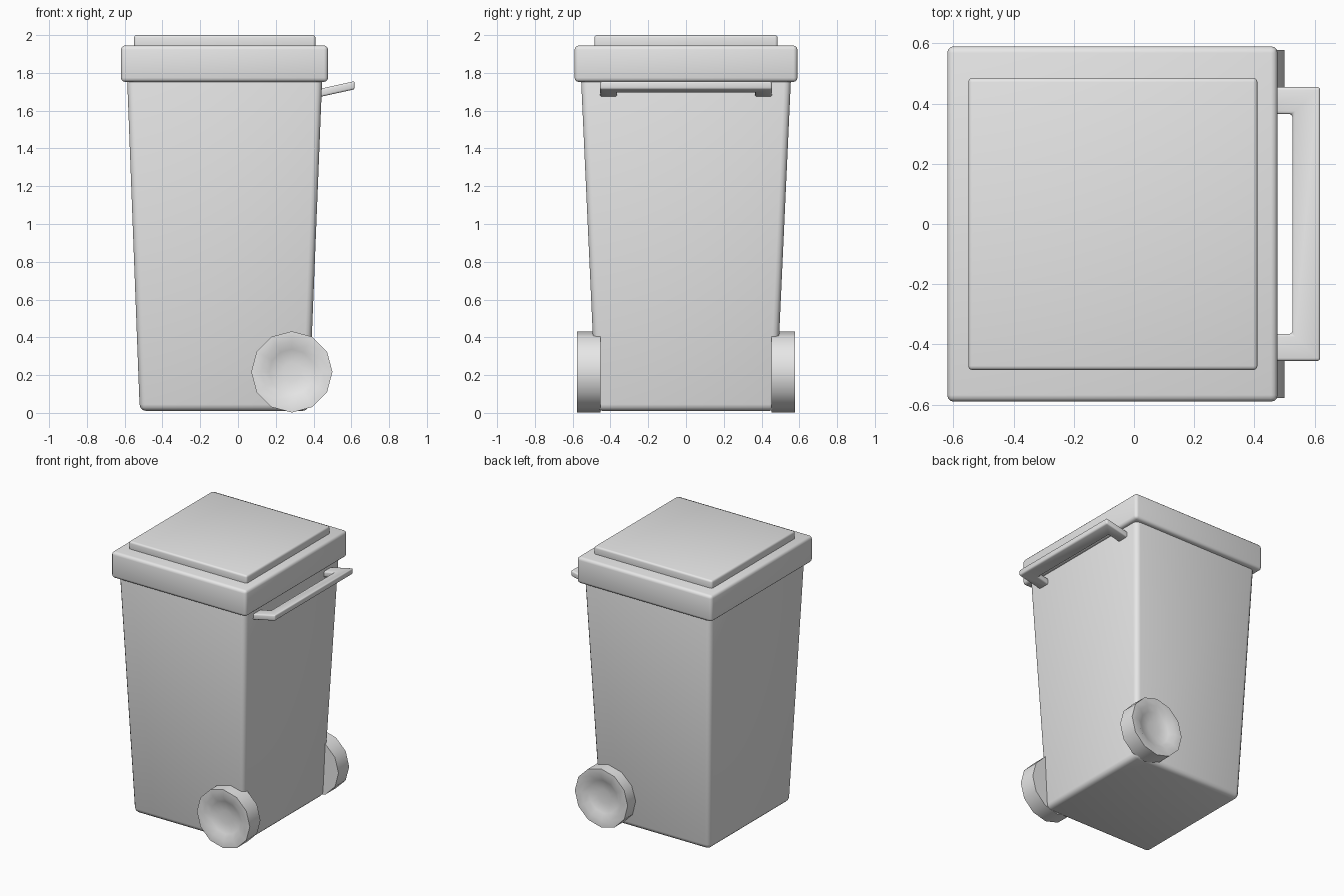
import bpy, bmesh
from math import pi, sin, cos, radians

cube = bpy.data.objects.get("Cube")
if cube:
    bpy.data.objects.remove(cube, do_unlink=True)

grey = bpy.data.materials.new("light_grey_plastic")
grey.use_nodes = True
grey.diffuse_color = (0.8, 0.8, 0.8, 1)
grey.node_tree.nodes["Principled BSDF"].inputs["Base Color"].default_value = (0.8, 0.8, 0.8, 1)


def finish(name, bm, bevel=0, angle=35):
    """Turn a bmesh into a smooth-shaded object with rounded edges."""
    bmesh.ops.recalc_face_normals(bm, faces=bm.faces)
    mesh = bpy.data.meshes.new(name)
    bm.to_mesh(mesh)
    bm.free()
    mesh.materials.append(grey)
    ob = bpy.data.objects.new(name, mesh)
    bpy.context.collection.objects.link(ob)
    bpy.ops.object.select_all(action='DESELECT')
    ob.select_set(True)
    bpy.context.view_layer.objects.active = ob
    if bevel:
        mod = ob.modifiers.new("rounding", 'BEVEL')
        mod.width, mod.segments = bevel, 3
        mod.limit_method = 'ANGLE'
        bpy.ops.object.modifier_apply(modifier=mod.name)
    bpy.ops.object.shade_smooth_by_angle(angle=radians(angle))
    return ob


def loft(bm, rings):
    """Skin a list of equal-length point rings and cap both ends."""
    loops = [[bm.verts.new(p) for p in ring] for ring in rings]
    n = len(loops[0])
    for a, b in zip(loops, loops[1:]):
        for i in range(n):
            j = (i + 1) % n
            bm.faces.new((a[i], a[j], b[j], b[i]))
    bm.faces.new(loops[0])
    bm.faces.new(loops[-1])


def rect(x0, x1, y, z):
    return [(x0, -y, z), (x1, -y, z), (x1, y, z), (x0, y, z)]


def block(name, bottom, top, bevel):
    bm = bmesh.new()
    loft(bm, [rect(*bottom), rect(*top)])
    return finish(name, bm, bevel)


# Tapered container and two-step lid
block("bin_body", (-0.52, 0.375, 0.475, 0.01), (-0.588, 0.447, 0.557, 1.80), 0.035)
block("lid", (-0.62, 0.477, 0.59, 1.752), (-0.62, 0.477, 0.59, 1.945), 0.022)
block("lid_raised_panel", (-0.55, 0.41, 0.485, 1.92), (-0.55, 0.41, 0.485, 2.0), 0.014)

# Sloping U-shaped handle, extruded from a flat outline
outline = [(0.40, -0.455), (0.618, -0.455), (0.618, 0.455), (0.40, 0.455),
           (0.40, 0.365), (0.526, 0.365), (0.526, -0.365), (0.40, -0.365)]
bm = bmesh.new()
loft(bm, [[(x, y, z + 0.22 * (x - 0.44)) for x, y in outline] for z in (1.674, 1.717)])
finish("handle", bm, 0.01)

# Twelve-sided wheels with a dished outer face: (radius, distance from centre plane)
SIDES = 12
profile = [(0.215, 0.453), (0.215, 0.577), (0.162, 0.577), (0.12, 0.553), (0.05, 0.543)]
for name, side in (("right_wheel", -1), ("left_wheel", 1)):
    bm = bmesh.new()
    loft(bm, [[(0.285 + r * cos(2 * pi * i / SIDES), side * y, 0.217 + r * sin(2 * pi * i / SIDES))
               for i in range(SIDES)] for r, y in profile])
    finish(name, bm, angle=32)
